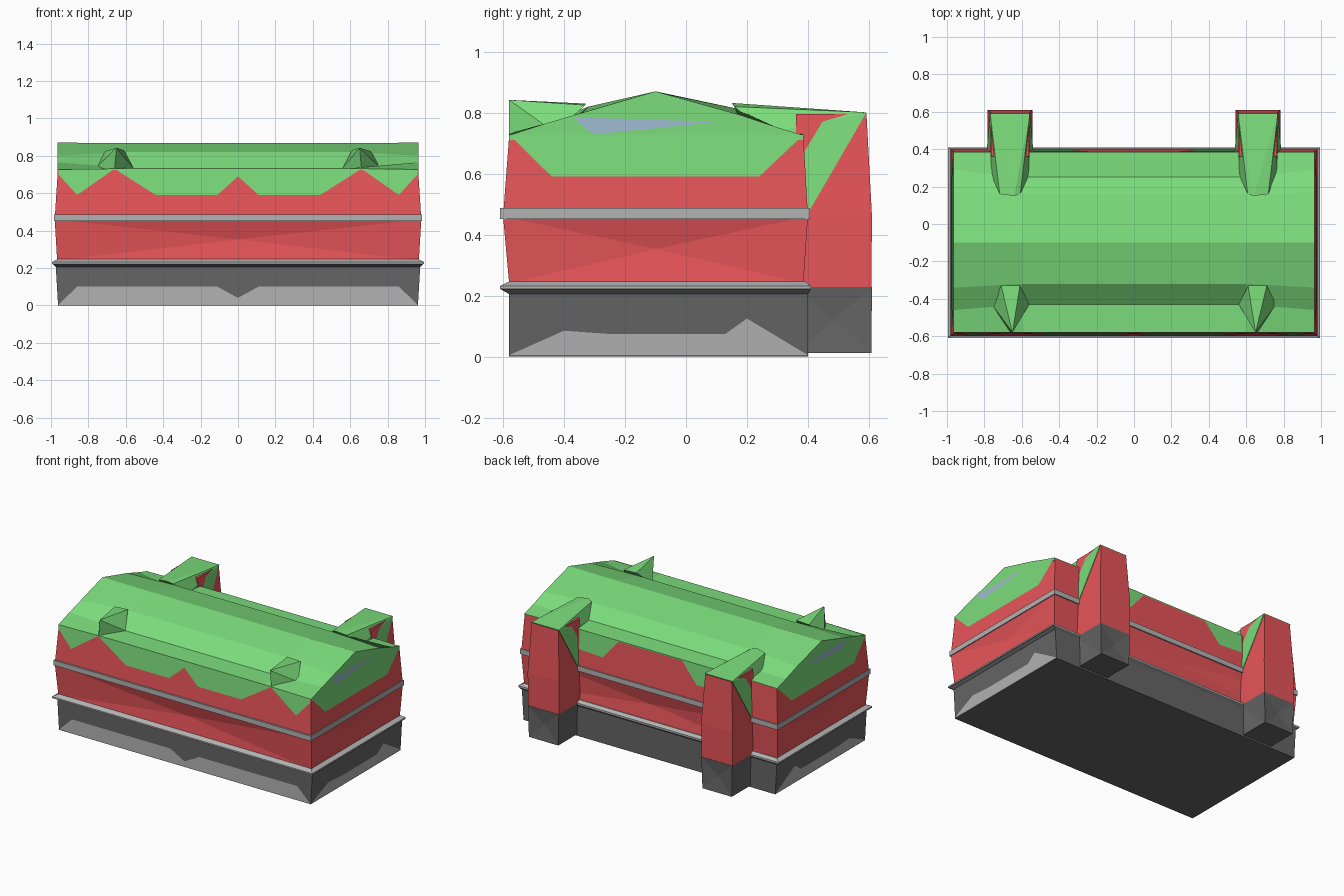
import bpy, bmesh

if "Cube" in bpy.data.objects:
    bpy.data.objects.remove(bpy.data.objects["Cube"])

COLS = {"red": (0.8, 0.09, 0.1, 1), "green": (0.2, 0.72, 0.2, 1), "dark": (0.13, 0.13, 0.13, 1),
        "light": (0.45, 0.45, 0.45, 1), "glass": (0.35, 0.5, 0.65, 1)}
MATS = {}
for k, c in COLS.items():
    MATS[k] = bpy.data.materials.new(k)
    MATS[k].diffuse_color = c


def finish(name, bm, mat, recalc=True):
    if recalc:
        bmesh.ops.recalc_face_normals(bm, faces=bm.faces)
    me = bpy.data.meshes.new(name)
    bm.to_mesh(me)
    bm.free()
    me.materials.append(MATS[mat])
    ob = bpy.data.objects.new(name, me)
    bpy.context.collection.objects.link(ob)
    return ob


def loft(name, rings, mat, dent=0.0):
    """Skin equal-length rings with caps; dent pushes side centres inward."""
    bm = bmesh.new()
    vs = [[bm.verts.new(p) for p in r] for r in rings]
    n = len(rings[0])
    sides = []
    for a, b in zip(vs, vs[1:]):
        for i in range(n):
            j = (i + 1) % n
            sides.append(bm.faces.new((a[i], a[j], b[j], b[i])))
    bm.faces.new(vs[0])
    bm.faces.new(vs[-1])
    bmesh.ops.recalc_face_normals(bm, faces=bm.faces)
    if dent:
        bmesh.ops.poke(bm, faces=sides, offset=-dent)
    return finish(name, bm, mat)


def rect(x0, x1, y0, y1, z):
    return [(x0, y0, z), (x1, y0, z), (x1, y1, z), (x0, y1, z)]


def hull(name, pts, mat):
    bm = bmesh.new()
    for p in pts:
        bm.verts.new(p)
    bmesh.ops.convex_hull(bm, input=bm.verts)
    return finish(name, bm, mat)


def panel(name, pts, mat, normal):
    """Flat coloured facet lying just outside a wall."""
    bm = bmesh.new()
    f = bm.faces.new([bm.verts.new(p) for p in pts])
    f.normal_update()
    if sum(a * b for a, b in zip(f.normal, normal)) < 0:
        f.normal_flip()
    bmesh.ops.triangulate(bm, faces=bm.faces)
    return finish(name, bm, mat, False)


# Main body: plinth, ledge, lower wall, band, upper wall
loft("plinth", [rect(-.962, .962, -.58, .40, 0), rect(-.975, .975, -.58, .40, .22)], "dark")
loft("ledge_underside", [rect(-.975, .975, -.58, .40, .205), rect(-.99, .99, -.61, .41, .222)], "dark")
loft("ledge", [rect(-.995, .995, -.61, .41, .222), rect(-.995, .995, -.61, .41, .232),
               rect(-.965, .965, -.58, .39, .247)], "light")
loft("lower_wall", [rect(-.967, .967, -.58, .385, .24), rect(-.98, .98, -.60, .40, .46)], "red", .022)
loft("band", [rect(-.984, .984, -.61, .406, z) for z in (.452, .487)], "light")
loft("upper_wall", [rect(-.98, .98, -.60, .40, .46), rect(-.963, .963, -.58, .385, .725)], "red")

# Roof: raised middle with flat eaves, sloping straight to the eaves at the ends
end = [(-.58, .71), (-.58, .726), (-.46, .765), (-.34, .80), (-.10, .87),
       (.17, .795), (.29, .755), (.385, .726), (.385, .71)]
mid = [(-.58, .71), (-.58, .732), (-.43, .735), (-.32, .82), (-.10, .868),
       (.16, .815), (.25, .738), (.385, .732), (.385, .71)]
loft("roof", [[(x, y, z) for y, z in prof]
              for x, prof in ((-.966, end), (-.60, mid), (.60, mid), (.966, end))], "green")


def lean(z):
    return (z - .46) / .265


def front(u, z):
    return (u, -.604 + .02 * lean(z), z)


def back(u, z):
    return (u, .404 - .015 * lean(z), z)


def side(s):
    return lambda u, z: (s * (.984 - .017 * lean(z)), u, z)


# Green gable aprons with zigzag lower edges
half = [(.11, .59), (.44, .59), (.66, .73), (.86, .59), (.96, .70), (.96, .727)]
outline = [(0, .69)] + half + [(-x, z) for x, z in reversed(half)]
panel("front_apron", [front(x, z) for x, z in outline], "green", (0, -1, 0))
for s in (-1, 1):
    panel("rear_apron", [back(s * x, z) for x, z in ((.54, .73), (.54, .60), (.36, .59), (.24, .73))],
          "green", (0, 1, 0))
    panel("side_apron", [side(s)(y, z) for y, z in ((-.58, .728), (-.44, .59), (.24, .59), (.385, .728))],
          "green", (s, 0, 0))
    panel("skylight", [(s * .9705, y, z) for y, z in ((-.37, .785), (.11, .77), (-.305, .729))],
          "glass", (s, 0, 0))
    # Light facets along the foot of the plinth sides
    panel("side_foot", [(s * (.965 + .06 * z), y, z) for y, z in
                        ((-.58, .005), (-.40, .085), (-.26, .075), (.13, .075), (.20, .125), (.40, .005))],
          "light", (s, 0, 0))

foot = [(.11, .10), (.86, .10), (.962, .002)]
outline = [(0, .04)] + foot + [(-x, z) for x, z in reversed(foot)]
panel("front_foot", [(x, -.583, z) for x, z in outline], "light", (0, -1, 0))

# Rear towers with green saddle roofs, and small front dormers
for s in (-1, 1):
    c = s * .663
    loft("tower_base", [rect(c - .112, c + .112, .36, .608, .012), rect(c - .118, c + .118, .36, .61, .228)],
         "dark", .012)
    loft("tower", [rect(c - .118, c + .118, .36, .608, .228), rect(c - .120, c + .120, .36, .61, .46),
                   rect(c - .102, c + .102, .36, .592, .796)], "red")
    hull("tower_roof", [(c - .106, .592, .801), (c + .106, .592, .801), (c - .124, .40, .47), (c + .124, .40, .47),
                        (c - .055, .16, .82), (c + .055, .16, .82), (s * .64, .15, .832),
                        (c - .10, .26, .73), (c + .10, .26, .73)], "green")
    hull("front_dormer", [(s * .65, -.58, .842), (s * .71, -.33, .825), (s * .61, -.33, .83),
                          (s * .76, -.43, .735), (s * .56, -.43, .735), (s * .66, -.58, .73)], "green")

for m in bpy.data.materials:
    if m.users and not m.is_grease_pencil:
        m.use_nodes = True
        m.node_tree.nodes["Principled BSDF"].inputs["Base Color"].default_value = m.diffuse_color
